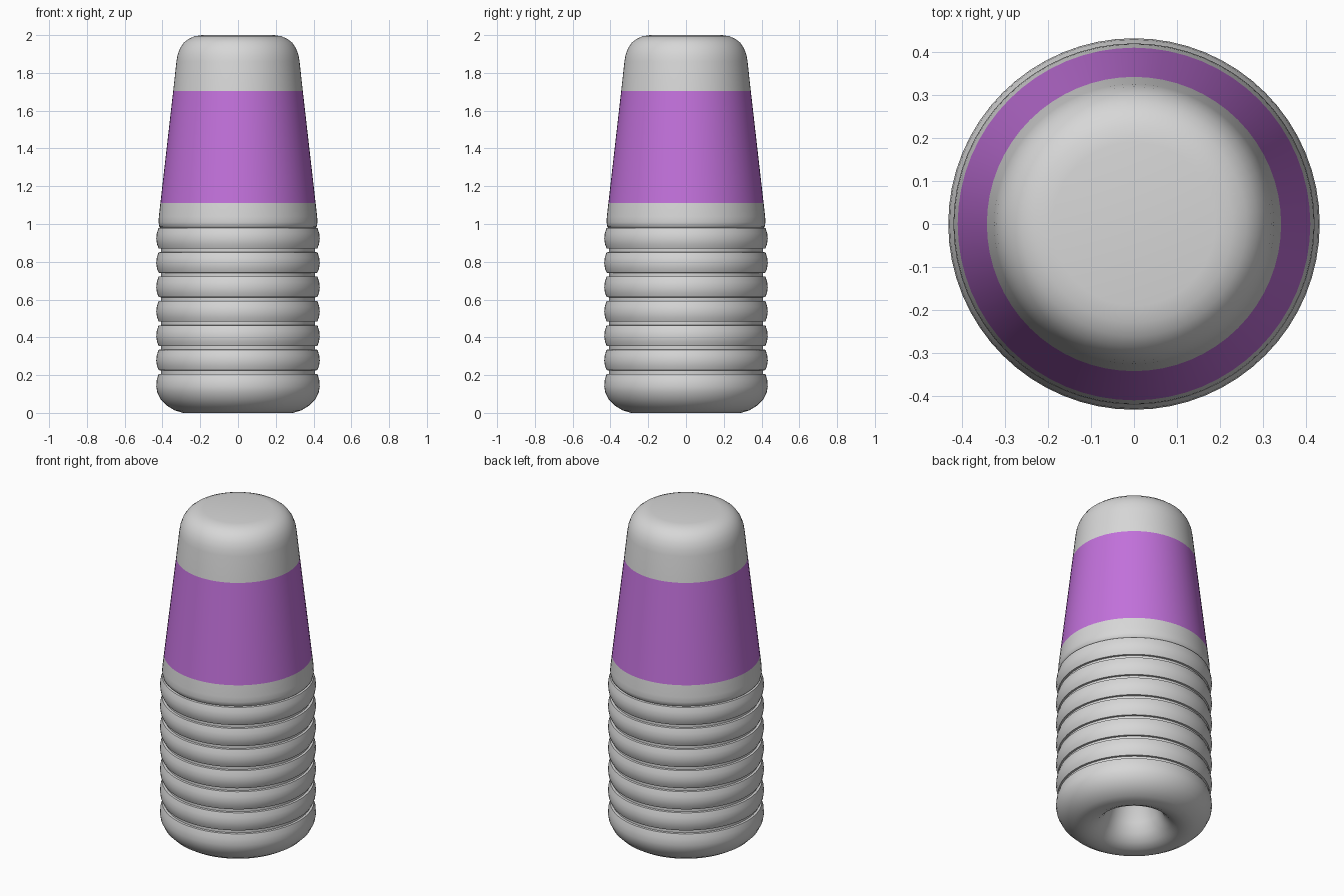
import bpy, bmesh, math

if "Cube" in bpy.data.objects:
    bpy.data.objects.remove(bpy.data.objects["Cube"])

SEG = 64


def material(name, color):
    m = bpy.data.materials.new(name)
    m.diffuse_color = (*color, 1)
    m.use_nodes = True
    m.node_tree.nodes["Principled BSDF"].inputs["Base Color"].default_value = m.diffuse_color
    return m


grey = material("light grey", (0.68, 0.68, 0.68))
purple = material("purple", (0.54, 0.165, 0.71))


def lathe(name, profile, mat):
    """Revolve (radius, z) points about z; radius 0 becomes a single pole."""
    bm = bmesh.new()
    rings = []
    for r, z in profile:
        n = 1 if r == 0 else SEG
        rings.append([bm.verts.new((r * math.cos(2 * math.pi * i / SEG),
                                    r * math.sin(2 * math.pi * i / SEG), z))
                      for i in range(n)])
    for a, b in zip(rings, rings[1:]):
        for i in range(SEG):
            j = (i + 1) % SEG
            quad = [a[i % len(a)], a[j % len(a)], b[j % len(b)], b[i % len(b)]]
            bm.faces.new(list(dict.fromkeys(quad)))
    me = bpy.data.meshes.new(name)
    bm.to_mesh(me)
    bm.free()
    me.materials.append(mat)
    ob = bpy.data.objects.new(name, me)
    bpy.context.collection.objects.link(ob)
    bpy.ops.object.select_all(action='DESELECT')
    ob.select_set(True)
    bpy.context.view_layer.objects.active = ob
    bpy.ops.object.shade_smooth_by_angle(angle=math.radians(40))
    return ob


# ribbed grip: hollow underside, rounded foot, then repeated ribs
grip = [(0, 0.26), (0.08, 0.25), (0.125, 0.19), (0.145, 0.12), (0.17, 0.065),
        (0.205, 0.025), (0.245, 0.006), (0.29, 0.0), (0.335, 0.013),
        (0.375, 0.037), (0.408, 0.07), (0.428, 0.11), (0.433, 0.14),
        (0.43, 0.175), (0.421, 0.205)]
pitch = 0.129
for k in range(6):
    z = 0.205 + k * pitch
    grip += [(0.408, z + 0.001), (0.408, z + 0.02), (0.42, z + 0.021),
             (0.429, z + 0.043), (0.433, z + 0.072), (0.43, z + 0.1),
             (0.421, z + pitch)]
grip += [(0.41, 0.981)]
lathe("ribbed_grip", grip, grey)

# collar between grip and coloured band
lathe("collar", [(0.41, 0.981), (0.417, 0.988), (0.421, 1.01),
                 (0.419, 1.04), (0.411, 1.11)], grey)

# coloured tapered band
lathe("purple_band", [(0.411, 1.11), (0.343, 1.705)], purple)

# rounded top
lathe("rounded_top", [(0.343, 1.705), (0.326, 1.86), (0.32, 1.895),
                      (0.307, 1.93), (0.287, 1.96), (0.262, 1.98),
                      (0.23, 1.994), (0.19, 2.0), (0, 2.0)], grey)
